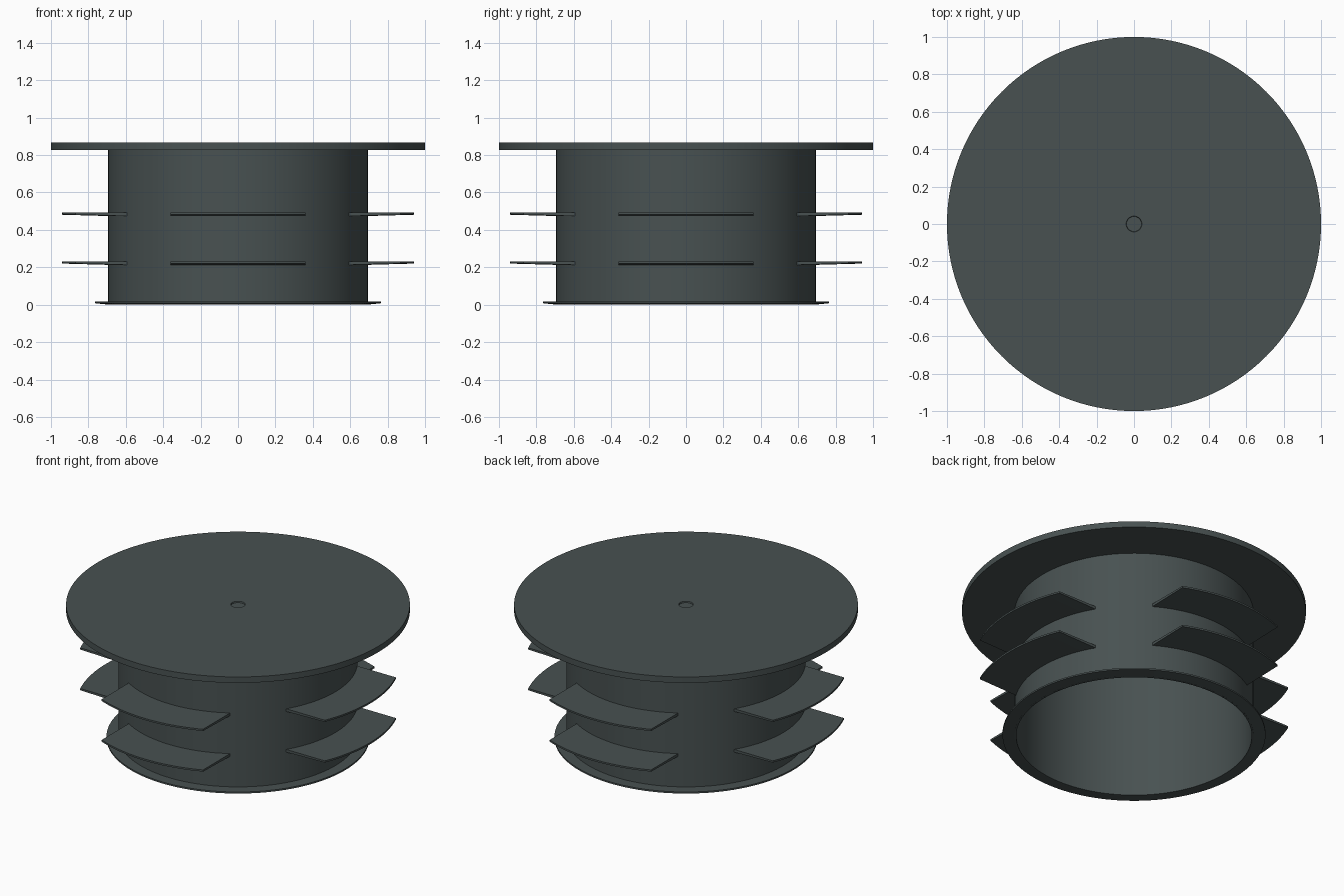
import bpy, math

if "Cube" in bpy.data.objects:
    bpy.data.objects.remove(bpy.data.objects["Cube"])

SEGMENTS = 128


def make_object(name, verts, faces):
    mesh = bpy.data.meshes.new(name)
    mesh.from_pydata(verts, [], faces)
    mesh.validate()
    mesh.materials.append(rubber)
    obj = bpy.data.objects.new(name, mesh)
    bpy.context.collection.objects.link(obj)
    bpy.ops.object.select_all(action='DESELECT')
    obj.select_set(True)
    bpy.context.view_layer.objects.active = obj
    bpy.ops.object.shade_smooth_by_angle(angle=math.radians(30))
    return obj


def lathe(name, profile, closed=True):
    """Revolve (radius, z) points; open profiles get flat end caps."""
    n = SEGMENTS
    verts = [(r * math.cos(2 * math.pi * i / n), r * math.sin(2 * math.pi * i / n), z)
             for r, z in profile for i in range(n)]
    rows = len(profile)
    faces = []
    for k in range(rows if closed else rows - 1):
        a, b = k * n, (k + 1) % rows * n
        faces += [(a + i, a + (i + 1) % n, b + (i + 1) % n, b + i) for i in range(n)]
    if not closed:
        faces.append(tuple(reversed(range(n))))
        faces.append(tuple(range((rows - 1) * n, rows * n)))
    return make_object(name, verts, faces)


def fin(name, angle, top):
    """Curved fin with parallel ends, tapering slightly to its outer edge."""
    half, inner, outer, steps = 0.36, 0.69, 0.94, 24
    verts = []
    for i in range(steps + 1):
        x = -half + 2 * half * i / steps
        for r, z in ((inner, top - 0.018), (outer, top - 0.011), (outer, top), (inner, top)):
            y = -math.sqrt(r * r - x * x)
            verts.append((x * math.cos(angle) - y * math.sin(angle),
                          x * math.sin(angle) + y * math.cos(angle), z))
    faces = [(4 * i + k, 4 * i + 4 + k, 4 * i + 4 + (k + 1) % 4, 4 * i + (k + 1) % 4)
             for i in range(steps) for k in range(4)]
    faces = [f[::-1] for f in faces]
    faces += [(0, 1, 2, 3)[::-1], tuple(4 * steps + k for k in range(4))]
    obj = make_object(name, verts, faces)
    # Consistent outward normals
    bpy.ops.object.mode_set(mode='EDIT')
    bpy.ops.mesh.select_all(action='SELECT')
    bpy.ops.mesh.normals_make_consistent(inside=False)
    bpy.ops.object.mode_set(mode='OBJECT')
    return obj


rubber = bpy.data.materials.new("dark_grey")
rubber.diffuse_color = (0.065, 0.083, 0.083, 1)
rubber.use_nodes = True
rubber.node_tree.nodes["Principled BSDF"].inputs["Base Color"].default_value = rubber.diffuse_color

# Cap disc with a shallow centre dimple
lathe("cap_disc", [(1.0, 0.828), (1.0, 0.866), (0.042, 0.866), (0.04, 0.858)], closed=False)

# Thin hollow sleeve
lathe("sleeve", [(0.685, 0.0), (0.695, 0.0), (0.695, 0.83), (0.685, 0.83)])

# Flange around the open bottom
lathe("bottom_flange", [(0.688, 0.0), (0.765, 0.008), (0.765, 0.018), (0.688, 0.018)])

# Two rows of four gripping fins
for row, top in (("lower", 0.231), ("upper", 0.492)):
    for i, side in enumerate(("front", "right", "back", "left")):
        fin(f"{row}_fin_{side}", i * math.pi / 2, top)
